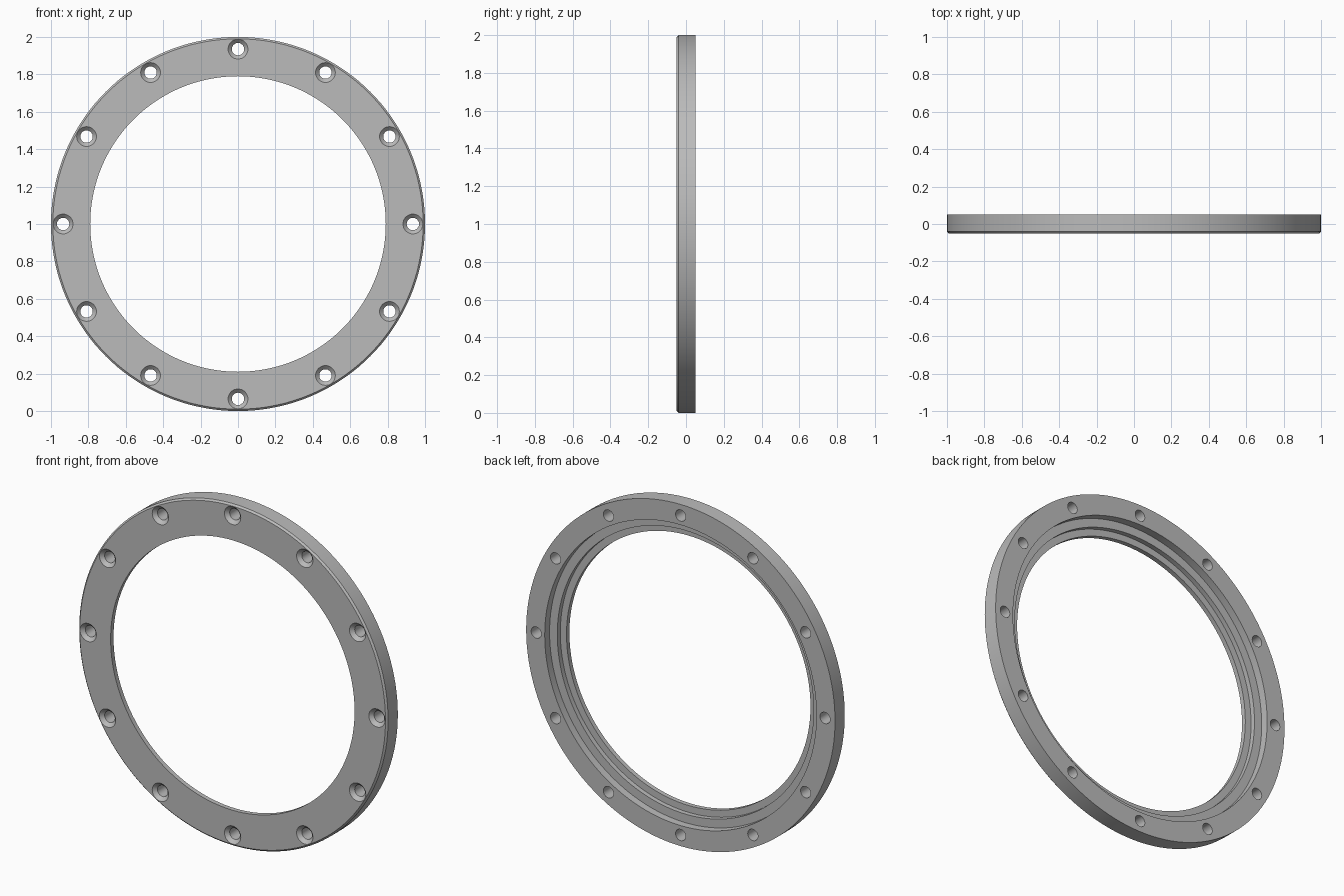
import bpy
import bmesh
from math import cos, sin, pi, radians
from mathutils import Matrix, Vector

cube = bpy.data.objects.get("Cube")
if cube:
    bpy.data.objects.remove(cube, do_unlink=True)

BOLTS = 12
BOLT_CIRCLE = 0.935
CENTRE = Vector((0, 0, 1))

metal = bpy.data.materials.new("grey metal")
metal.use_nodes = True
grey = (0.5, 0.5, 0.5, 1)
metal.diffuse_color = grey
metal.node_tree.nodes["Principled BSDF"].inputs["Base Color"].default_value = grey


def lathe(bm, profile, steps, centre, closed):
    """Revolve (radius, y) points about a y axis; cap the ends if open."""
    rings = []
    for i in range(steps):
        a = 2 * pi * i / steps
        rings.append([bm.verts.new(centre + Vector((r * cos(a), y, r * sin(a))))
                      for r, y in profile])
    n = len(profile)
    for i in range(steps):
        here, there = rings[i], rings[(i + 1) % steps]
        for j in range(n if closed else n - 1):
            k = (j + 1) % n
            bm.faces.new((here[j], here[k], there[k], there[j]))
    if not closed:
        bm.faces.new([ring[0] for ring in rings])
        bm.faces.new([ring[-1] for ring in rings])


def make_object(name, bm):
    bmesh.ops.recalc_face_normals(bm, faces=bm.faces[:])
    mesh = bpy.data.meshes.new(name)
    bm.to_mesh(mesh)
    bm.free()
    mesh.materials.append(metal)
    obj = bpy.data.objects.new(name, mesh)
    bpy.context.collection.objects.link(obj)
    return obj


# Flange ring: chamfered front rim, two stepped recesses at the back
bm = bmesh.new()
lathe(bm, [(0.79, -0.05), (0.99, -0.05), (1.0, -0.04), (1.0, 0.05),
           (0.88, 0.05), (0.88, 0.005), (0.83, 0.005), (0.83, -0.023),
           (0.79, -0.023)], 144, CENTRE, True)
ring = make_object("flange_ring", bm)

# Countersunk bolt holes
bm = bmesh.new()
for i in range(BOLTS):
    spot = CENTRE + Matrix.Rotation(2 * pi * i / BOLTS, 3, 'Y') @ Vector((0, 0, BOLT_CIRCLE))
    lathe(bm, [(0.063, -0.06), (0.033, -0.03), (0.033, 0.07)], 32, spot, False)
cutter = make_object("bolt_hole_cutter", bm)
cutter.hide_render = True

cut = ring.modifiers.new("bolt_holes", 'BOOLEAN')
cut.object = cutter
cut.operation = 'DIFFERENCE'
cut.solver = 'EXACT'

bpy.ops.object.select_all(action='DESELECT')
ring.select_set(True)
bpy.context.view_layer.objects.active = ring
bpy.ops.object.modifier_apply(modifier=cut.name)
bpy.data.objects.remove(cutter, do_unlink=True)
bpy.ops.object.shade_smooth_by_angle(angle=radians(30))
